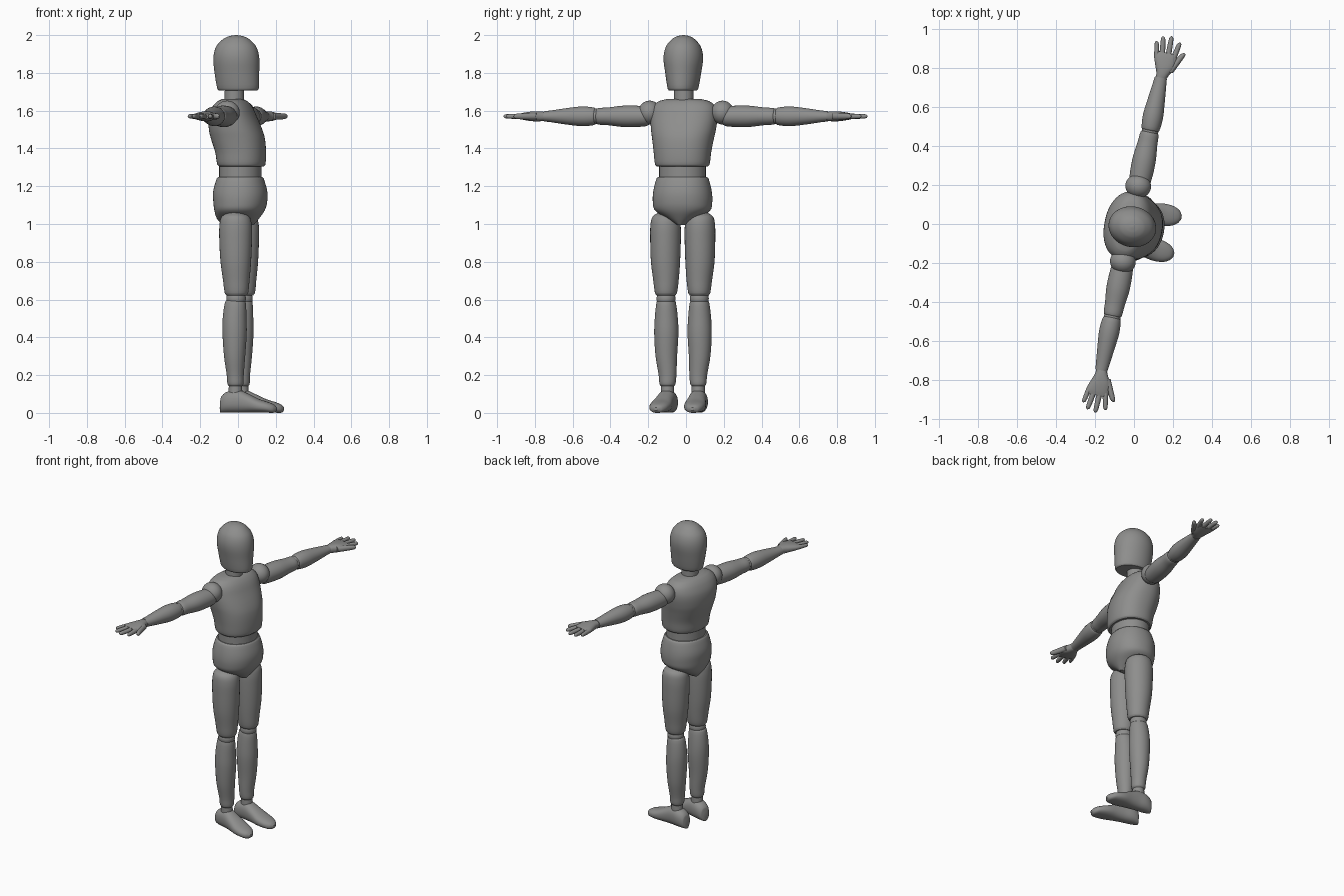
import bpy, bmesh, math
from mathutils import Matrix, Vector

if "Cube" in bpy.data.objects:
    bpy.data.objects.remove(bpy.data.objects["Cube"])

# One wood-grey material for the whole figure
GREY = bpy.data.materials.new("mannequin_grey")
GREY.diffuse_color = (0.27, 0.27, 0.265, 1)
GREY.use_nodes = True
GREY.node_tree.nodes["Principled BSDF"].inputs["Base Color"].default_value = GREY.diffuse_color

TURN = Matrix.Rotation(math.radians(-11.5), 4, 'Z')
BODY = Matrix.Translation((0, -0.016, 0)) @ TURN
ARMS = Matrix.Translation((0, -0.003, 0)) @ TURN


def smooth_rows(rows, steps):
    """Catmull-Rom interpolation between profile rows."""
    out = []
    for i in range(len(rows) - 1):
        a, b = Vector(rows[i]), Vector(rows[i + 1])
        p = Vector(rows[i - 1]) if i else a
        n = Vector(rows[i + 2]) if i + 2 < len(rows) else b
        # tangents scaled for uneven spacing along the axis
        d = b[0] - a[0]
        ta = (b - p) * (d / (b[0] - p[0]))
        tb = (n - a) * (d / (n[0] - a[0]))
        for k in range(steps):
            t = k / steps
            out.append(a * (2*t**3 - 3*t**2 + 1) + ta * (t**3 - 2*t**2 + t)
                       + b * (3*t**2 - 2*t**3) + tb * (t**3 - t**2))
    out.append(Vector(rows[-1]))
    return out


def loft(name, axis, rows, place, power=2.0, seg=32, steps=4, move=None):
    """Rows are (position on axis, centre 1, centre 2, radius 1, radius 2)."""
    bm = bmesh.new()
    rings = []
    for t, c1, c2, r1, r2 in smooth_rows(rows, steps):
        ring = []
        for k in range(seg):
            a = 2 * math.pi * k / seg
            ca, sa = math.cos(a), math.sin(a)
            u = c1 + r1 * math.copysign(abs(ca) ** (2 / power), ca)
            v = c2 + r2 * math.copysign(abs(sa) ** (2 / power), sa)
            co = {'z': (u, v, t), 'y': (u, t, v), 'x': (t, u, v)}[axis]
            ring.append(bm.verts.new(co))
        rings.append(ring)
    for lo, hi in zip(rings, rings[1:]):
        for k in range(seg):
            j = (k + 1) % seg
            bm.faces.new((lo[k], lo[j], hi[j], hi[k]))
    bm.faces.new(rings[0])
    bm.faces.new(rings[-1])
    if move:
        bm.transform(move)
    bm.transform(place)
    return finish(name, bm)


def ball(name, centre, radii, place):
    bm = bmesh.new()
    m = place @ Matrix.Translation(centre) @ Matrix.Diagonal((*radii, 1))
    bmesh.ops.create_uvsphere(bm, u_segments=32, v_segments=20, radius=1, matrix=m)
    return finish(name, bm)


def finish(name, bm):
    bmesh.ops.recalc_face_normals(bm, faces=bm.faces)
    me = bpy.data.meshes.new(name)
    bm.to_mesh(me)
    bm.free()
    me.materials.append(GREY)
    ob = bpy.data.objects.new(name, me)
    bpy.context.collection.objects.link(ob)
    return ob


# Head and neck
loft("head", 'z', [(1.708, 0, 0, .104, .074), (1.718, 0, 0, .111, .08),
                   (1.8, -.006, 0, .119, .094), (1.88, -.009, 0, .122, .104),
                   (1.94, -.01, 0, .106, .091), (1.98, -.01, 0, .068, .058),
                   (1.995, -.01, 0, .035, .03), (2.0, -.01, 0, .004, .004)], BODY, seg=48)
loft("neck", 'z', [(1.64, -.02, 0, .052, .052), (1.73, -.02, 0, .05, .05)], BODY)

# Chest, waist and pelvis
loft("chest", 'z', [(1.305, .018, 0, .116, .136), (1.315, .018, 0, .125, .144),
                    (1.38, .014, 0, .132, .152), (1.45, 0, 0, .14, .163),
                    (1.5, -.013, 0, .138, .172), (1.57, -.028, 0, .122, .178),
                    (1.62, -.03, 0, .1, .168), (1.65, -.03, 0, .074, .135),
                    (1.662, -.03, 0, .05, .09)], BODY, power=2.25, seg=48)
loft("waist", 'z', [(1.235, .013, 0, .112, .124), (1.33, .013, 0, .112, .124)], BODY)
loft("pelvis", 'z', [(1.25, .012, 0, .115, .128), (1.24, .012, 0, .123, .138),
                     (1.17, .012, 0, .142, .155), (1.11, .012, 0, .14, .157),
                     (1.07, .008, 0, .131, .145), (1.03, .0, 0, .113, .085),
                     (.995, .0, 0, .085, .025)], BODY, power=2.15, seg=48)

for side, label in ((1, "left"), (-1, "right")):
    # Legs
    h, k, n = .093 * side, .09 * side, .083 * side
    loft(label + "_thigh", 'z', [(1.06, .005, h, .04, .04), (1.04, .005, h, .072, .068),
                                 (1.0, .006, h, .085, .079), (.93, .006, h, .087, .081),
                                 (.8, .007, h, .081, .077), (.7, .009, k, .07, .067),
                                 (.635, .01, k, .062, .058), (.622, .01, k, .053, .05)], BODY)
    ball(label + "_knee", (.008, k, .605), (.052, .05, .05), BODY)
    loft(label + "_shin", 'z', [(.6, .005, k, .045, .043), (.585, .004, k, .055, .051),
                                (.5, 0, k, .063, .061), (.42, 0, k, .064, .064),
                                (.3, 0, k, .056, .057), (.2, .002, n, .045, .047),
                                (.152, .003, n, .042, .042), (.142, .003, n, .035, .035)], BODY)
    loft(label + "_ankle", 'z', [(.09, .003, n, .038, .036), (.16, .003, n, .034, .034)], BODY)
    # Foot, turned slightly outward about the ankle
    toe_out = Matrix.Translation((.003, n, 0)) @ Matrix.Rotation(math.radians(4 * side), 4, 'Z')
    foot = [(-.082, .015, .025), (-.074, .033, .044), (-.035, .047, .057), (.02, .048, .06),
            (.07, .051, .05), (.13, .057, .036), (.18, .05, .028), (.212, .032, .021),
            (.226, .01, .008)]
    loft(label + "_foot", 'x', [(t, 0, (max(hh, .02)) + .001, w, hh) for t, w, hh in foot],
         BODY, power=2.3, move=toe_out)

    # Arms
    def arm(part, rows, power=2.0, seg=28):
        loft(f"{label}_{part}", 'y', [(side * s, f, z, a, b) for s, f, z, a, b in rows],
             ARMS, power, seg)

    F, Z = -.015, 1.57
    ball(label + "_shoulder", (-.018, .197 * side, 1.59), (.066, .06, .063), ARMS)
    arm("upper_arm", [(.2, F, Z, .045, .045), (.22, F, Z, .055, .053), (.33, F, Z, .06, .057),
                      (.42, F, Z, .051, .047), (.475, F, Z, .046, .043), (.484, F, Z, .036, .035)])
    ball(label + "_elbow", (F, .487 * side, 1.57), (.043, .04, .041), ARMS)
    arm("forearm", [(.485, F, Z, .037, .037), (.496, F, Z, .046, .046), (.56, F, Z, .052, .052),
                    (.64, F, Z, .045, .044), (.73, F, Z, .035, .031), (.765, F, Z, .031, .027)])
    arm("palm", [(.755, F, Z, .026, .022), (.785, -.01, Z, .033, .026), (.825, -.006, Z, .051, .026),
                 (.87, -.012, Z, .06, .02), (.895, -.013, Z, .056, .014)], 2.3)
    # Fingers and thumb: base and tip as (along, forward), then radius
    digits = {"little_finger": (.87, -.058, .944, -.073, .0125),
              "ring_finger": (.87, -.03, .975, -.045, .0135),
              "middle_finger": (.87, 0, .984, -.003, .0135),
              "index_finger": (.87, .028, .96, .045, .0135),
              "thumb": (.80, .022, .912, .077, .017)}
    for part, (s0, f0, s1, f1, r) in digits.items():
        profile = ((0, 1.1), (.5, 1), (.85, .85), (.95, .6), (1, .12))
        arm(part, [(s0 + (s1 - s0) * t, f0 + (f1 - f0) * t, Z, r * g, r * g)
                   for t, g in profile], seg=14)

# Smooth shading with crisp rims
bpy.ops.object.select_all(action='SELECT')
bpy.context.view_layer.objects.active = bpy.context.scene.objects[0]
bpy.ops.object.shade_smooth_by_angle(angle=math.radians(35))
